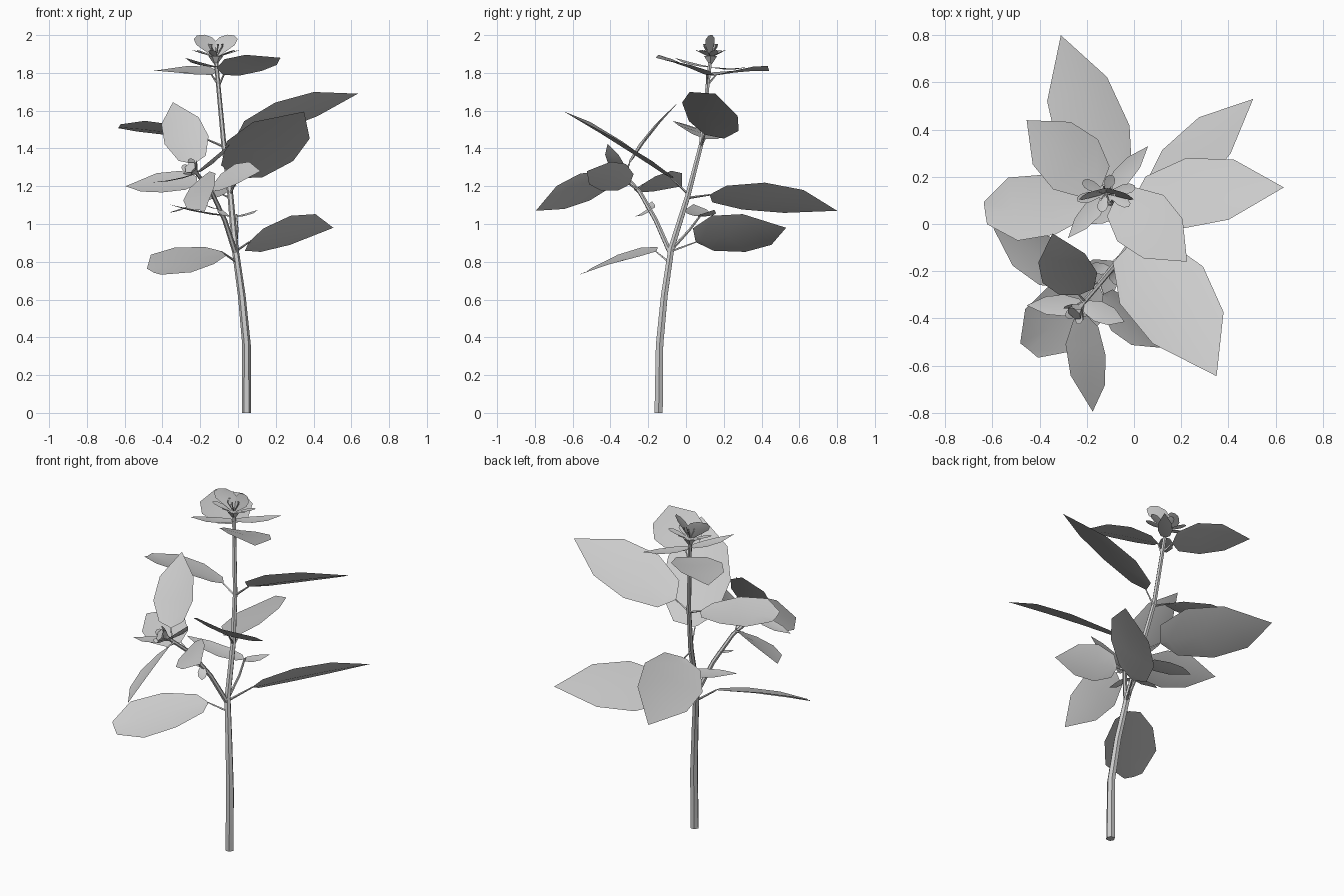
import bpy, math
from mathutils import Vector as V

if "Cube" in bpy.data.objects:
    bpy.data.objects.remove(bpy.data.objects["Cube"])

UP = V((0, 0, 1))


def add_mesh(name, verts, faces, angle=60):
    me = bpy.data.meshes.new(name)
    me.from_pydata([tuple(v) for v in verts], [], faces)
    me.update()
    ob = bpy.data.objects.new(name, me)
    bpy.context.collection.objects.link(ob)
    bpy.ops.object.select_all(action='DESELECT')
    ob.select_set(True)
    bpy.context.view_layer.objects.active = ob
    bpy.ops.object.shade_smooth_by_angle(angle=math.radians(angle))
    return ob


def tube(name, pts, r0, r1, sides=6):
    """Tube with capped ends along a path, tapering from r0 to r1."""
    pts = [V(p) for p in pts]
    n = len(pts)
    verts, faces = [], []
    for i, p in enumerate(pts):
        d = (pts[min(i + 1, n - 1)] - pts[max(i - 1, 0)]).normalized()
        if i == 0 and p.z == 0:
            d = UP
        ref = V((0, 1, 0)) if abs(d.y) < 0.9 else V((1, 0, 0))
        u = d.cross(ref).normalized()
        w = d.cross(u)
        r = r0 + (r1 - r0) * i / (n - 1)
        for k in range(sides):
            a = 2 * math.pi * k / sides
            verts.append(p + (u * math.cos(a) + w * math.sin(a)) * r)
    for i in range(n - 1):
        for k in range(sides):
            a, b = i * sides + k, i * sides + (k + 1) % sides
            faces.append((a, a + sides, b + sides, b))
    faces.append(tuple(range(sides)))
    faces.append(tuple(reversed(range(len(verts) - sides, len(verts)))))
    return add_mesh(name, verts, faces, 35)


LEAF = [(0, .06), (.07, .62), (.34, 1), (.66, .85), (1, 0)]
BLUNT = [(0, .06), (.08, .5), (.4, .95), (.75, 1), (1, .35)]
PETAL = [(0, .12), (.6, 1), (.85, .9), (1, .35)]


def blade(name, base, tip, side, arch=0, shape=LEAF):
    """Folded blade along an arched midrib; side is the half-width vector."""
    b, t = V(base), V(tip)
    up = side.cross(t - b).normalized()
    verts, faces = [], []
    for s, w in shape:
        c = b.lerp(t, s) + up * arch * 4 * s * (1 - s)
        dip = up * side.length * .06 * w
        verts += [c] if w == 0 else [c - side * w + dip, c - dip, c + side * w + dip]
    for i in range(len(shape) - 1):
        a = 3 * i
        if shape[i + 1][1] == 0:
            faces += [(a, a + 1, a + 3), (a + 1, a + 2, a + 3)]
        else:
            faces += [(a, a + 1, a + 4, a + 3), (a + 1, a + 2, a + 5, a + 4)]
    return add_mesh(name, verts, faces)


def leaf(name, base, tip, width, roll=0, shape=LEAF, arch=.015):
    """Leaf from base to tip; roll in degrees lifts its right edge."""
    d = (V(tip) - V(base)).normalized()
    s = d.cross(UP).normalized()
    a = math.radians(roll)
    side = (s * math.cos(a) + s.cross(d) * math.sin(a)) * width
    return blade(name, base, tip, side, arch, shape)


def nearest(path, p):
    """Closest point to p on a polyline."""
    best = []
    for a, b in zip(path, path[1:]):
        a, b = V(a), V(b)
        f = (p - a).dot(b - a) / (b - a).length_squared
        q = a.lerp(b, min(max(f, 0), 1))
        best.append(((q - p).length, tuple(q)))
    return V(min(best)[1])


# main stem, side branch and young shoot
stem = [(.045, -.145, 0), (.045, -.14, .36), (.02, -.115, .62), (-.015, -.078, .87),
        (-.04, .01, 1.15), (-.075, .08, 1.42), (-.118, .13, 1.88)]
branch = [(-.015, -.085, .85), (-.07, -.16, 1.02), (-.14, -.245, 1.17), (-.22, -.34, 1.27)]
tube("main_stem", stem, .025, .011)
tube("side_branch", branch, .014, .01)
tube("young_shoot", [(-.015, -.08, .86), (-.005, .02, .97), (-.01, .08, 1.05)], .009, .006)

# large leaves with stalks: name, base, tip, half width, roll, outline
stem_leaves = [
    ("back", (-.08, .13, 1.155), (-.31, .80, 1.07), .176, 24, LEAF),
    ("lower_right", (.06, .055, .905), (.505, .53, .98), .153, 39, LEAF),
    ("upper_right", (0, .1, 1.475), (.635, .155, 1.69), .168, 28, LEAF),
    ("front_right", (-.005, -.08, 1.245), (.35, -.645, 1.595), .2, 17, LEAF),
    ("top_right", (-.075, .11, 1.79), (.225, -.16, 1.88), .142, 13, LEAF),
    ("top_left", (-.14, .16, 1.79), (-.455, .44, 1.81), .143, 6, LEAF),
    ("left", (-.17, .1, 1.45), (-.63, .045, 1.515), .138, -12, BLUNT),
    ("low_left", (-.09, -.16, .855), (-.445, -.535, .745), .146, 19, BLUNT),
]
branch_leaves = [
    ("branch_back", (-.235, -.3, 1.32), (-.345, -.04, 1.645), .12, 16, LEAF),
    ("branch_front", (-.2, -.39, 1.24), (-.175, -.795, 1.07), .114, -43, LEAF),
    ("branch_left", (-.22, -.23, 1.21), (-.595, -.02, 1.2), .118, 29, LEAF),
    ("branch_right", (-.13, -.3, 1.21), (.12, -.525, 1.28), .105, -43, LEAF),
]
for path, group in ((stem, stem_leaves), (branch, branch_leaves)):
    for name, base, tip, width, roll, shape in group:
        leaf(name + "_leaf", base, tip, width, roll, shape)
        root = nearest(path, V(base) - UP * .06)
        tube(name + "_leaf_stalk", [root, base], .007, .004, 4)

# pairs of small leaves: shared base, half width, two tips
pairs = [
    ("bud", (-.215, -.345, 1.27), .045, (-.455, -.345, 1.22), (-.04, -.415, 1.425)),
    ("flower", (-.115, .13, 1.83), .04, (-.28, -.06, 1.88), (.06, .33, 1.83)),
    ("shoot", (-.02, .08, 1.04), .065, (.105, .15, 1.075), (-.37, .04, 1.105)),
    ("branch", (-.1, -.195, 1.08), .025, (-.2, -.18, 1.12), (-.05, -.27, 1.04)),
]
for name, base, width, *tips in pairs:
    for i, tip in enumerate(tips):
        w = min(width, .3 * (V(tip) - V(base)).length)
        leaf(f"{name}_small_leaf_{i + 1}", base, tip, w, 0, LEAF, -.01)

# open flower: cup, two tall petals, ring of short petals and stamens
c = V((-.118, .13, 1.88))
tube("flower_cup", [c - UP * .03, c + UP * .01], .012, .04)
for name, m in (("left", -1), ("right", 1)):
    side = V((.055, m * -.025, m * -.005))
    blade(f"flower_petal_{name}", c, c + V((m * .08, 0, .12)), side, 0, PETAL)
for i in range(6):
    a = math.radians(20 + 60 * i)
    d = V((math.cos(a), math.sin(a) * .6, 0))
    blade(f"flower_short_petal_{i + 1}", c, c + d * .13 + UP * .04,
          d.cross(UP).normalized() * .022, 0, PETAL)
    e = c + V((math.cos(a + .5) * .035, math.sin(a + .5) * .035, .06))
    tube(f"stamen_{i + 1}", [c, e, e + UP * .012], .003, .006, 4)

# bud at the end of the side branch
axis = V((-.5, -.6, .45)).normalized()
u = axis.cross(UP).normalized()
b = V(branch[-1])
tube("bud", [b, b + axis * .035, b + axis * .06], .012, .035)
for i in range(5):
    a = 2 * math.pi * i / 5
    d = u * math.cos(a) + axis.cross(u) * math.sin(a)
    blade(f"bud_petal_{i + 1}", b, b + d * .05 + axis * .07, axis.cross(d) * .022, 0, PETAL)
